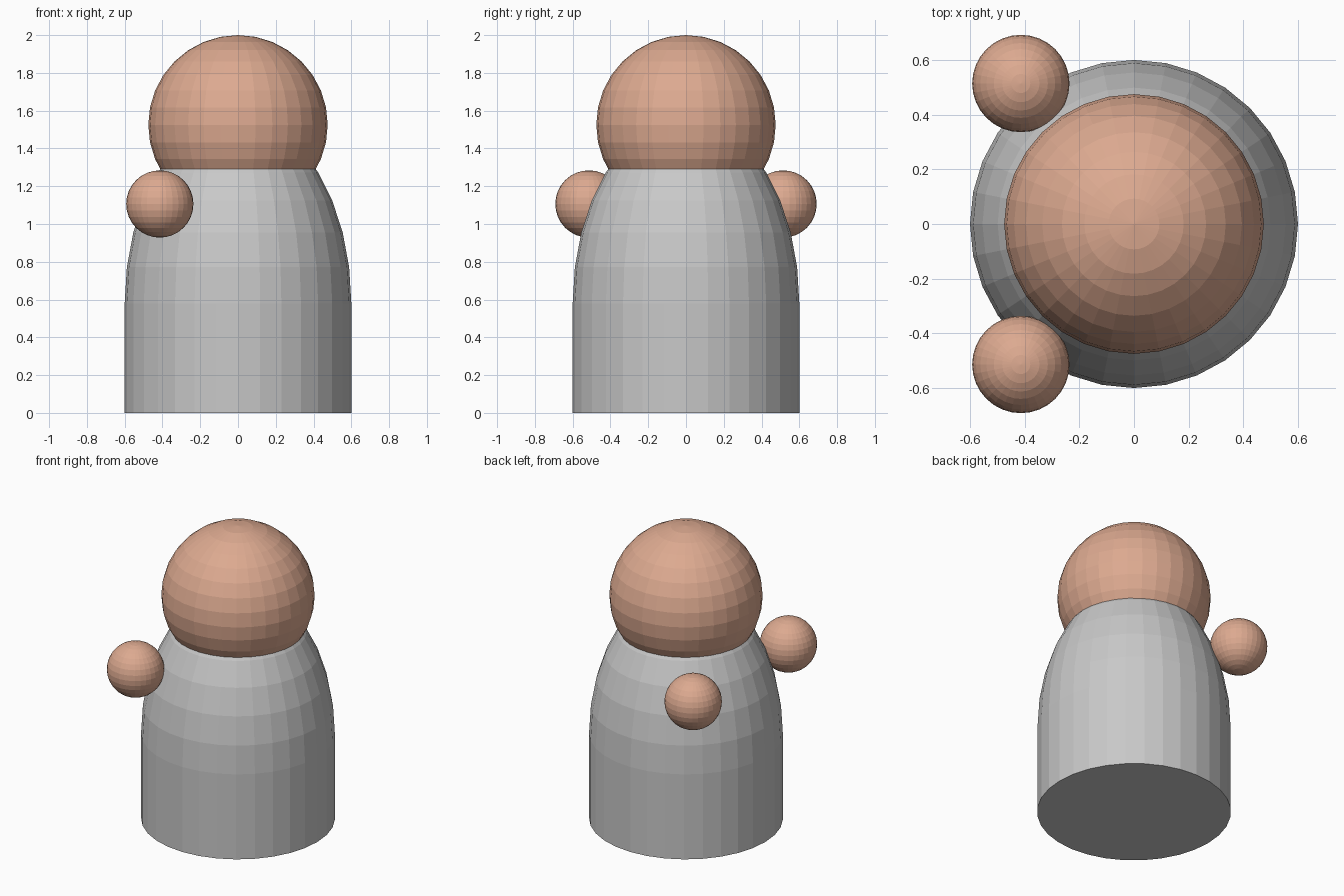
import bpy
import bmesh
import math

if "Cube" in bpy.data.objects:
    bpy.data.objects.remove(bpy.data.objects["Cube"])


def material(name, rgb):
    m = bpy.data.materials.new(name)
    m.diffuse_color = (*rgb, 1.0)
    m.use_nodes = True
    m.node_tree.nodes["Principled BSDF"].inputs["Base Color"].default_value = m.diffuse_color
    return m


SKIN = material("skin tan", (0.72, 0.40, 0.28))
GREY = material("robe grey", (0.58, 0.58, 0.58))
SEGMENTS, RINGS = 32, 16


def finish(bm, name, mat, location=(0, 0, 0)):
    bmesh.ops.recalc_face_normals(bm, faces=bm.faces[:])
    mesh = bpy.data.meshes.new(name)
    bm.to_mesh(mesh)
    bm.free()
    mesh.materials.append(mat)
    obj = bpy.data.objects.new(name, mesh)
    obj.location = location
    bpy.context.collection.objects.link(obj)
    return obj


def ball(name, radius, location, mat):
    bm = bmesh.new()
    bmesh.ops.create_uvsphere(bm, u_segments=SEGMENTS, v_segments=RINGS, radius=radius)
    return finish(bm, name, mat, location)


# Body: straight cylinder rising into a tall elliptical dome
R, DOME_Z, DOME_H = 0.60, 0.58, 0.98
profile = [(R, 0.0)]
for i in range(RINGS // 2):
    a = i * math.pi / RINGS
    profile.append((R * math.cos(a), DOME_Z + DOME_H * math.sin(a)))

bm = bmesh.new()
loops = []
for r, z in profile:
    loops.append([bm.verts.new((r * math.cos(2 * math.pi * k / SEGMENTS),
                                r * math.sin(2 * math.pi * k / SEGMENTS), z))
                  for k in range(SEGMENTS)])
for low, high in zip(loops, loops[1:]):
    for k in range(SEGMENTS):
        n = (k + 1) % SEGMENTS
        bm.faces.new((low[k], low[n], high[n], high[k]))
bm.faces.new(loops[0][::-1])
tip = bm.verts.new((0, 0, DOME_Z + DOME_H))
for k in range(SEGMENTS):
    bm.faces.new((loops[-1][k], loops[-1][(k + 1) % SEGMENTS], tip))
finish(bm, "body", GREY)

# Head
ball("head", 0.475, (0, 0, 1.525), SKIN)

# Hands, one on each side
for side, label in ((-1, "front"), (1, "back")):
    ball("hand_" + label, 0.178, (-0.414, side * 0.514, 1.106), SKIN)
